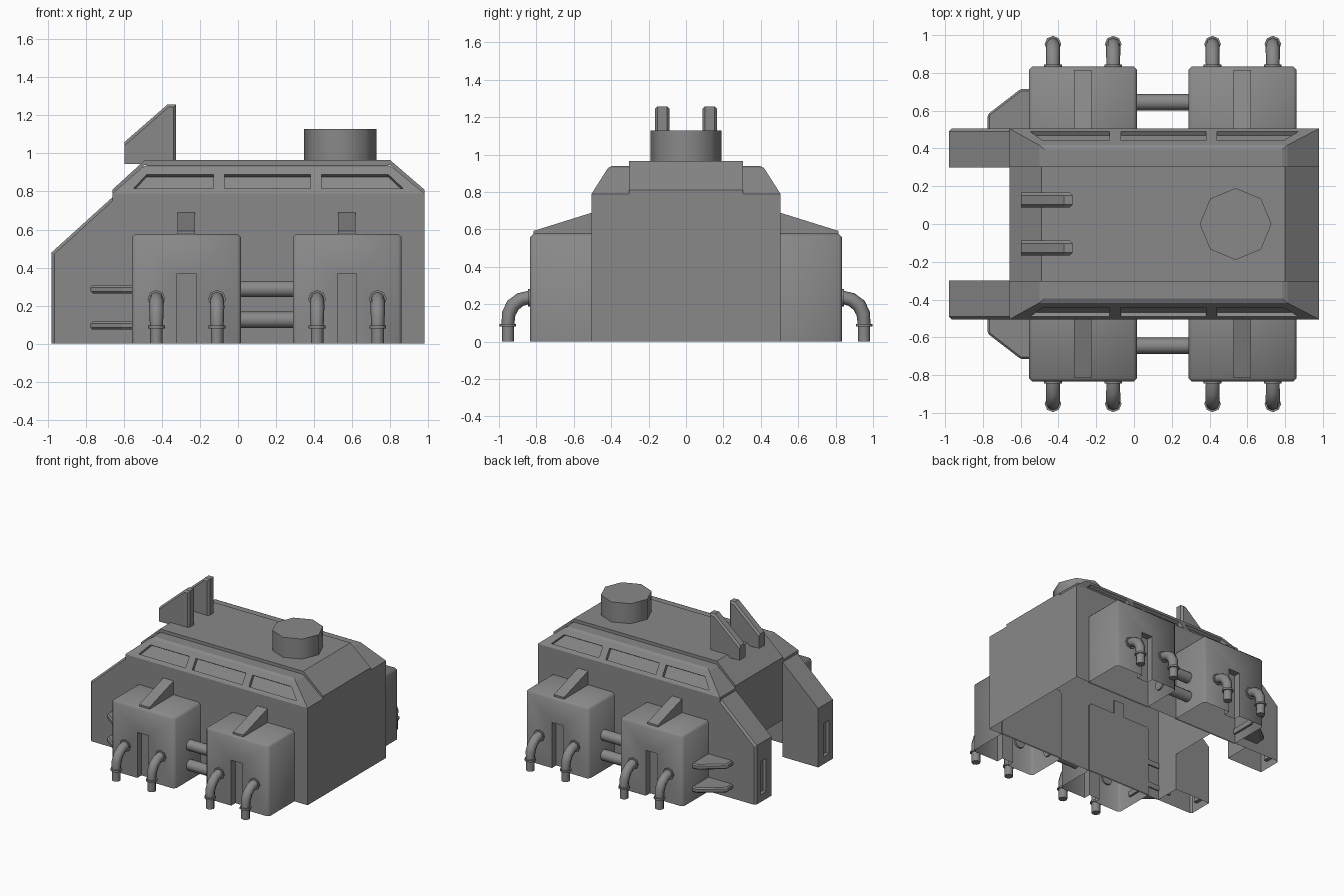
import bpy, bmesh, math
from mathutils import Vector

if "Cube" in bpy.data.objects:
    bpy.data.objects.remove(bpy.data.objects["Cube"])

grey = bpy.data.materials.new("dark_grey")
grey.diffuse_color = (.25, .25, .25, 1)
grey.use_nodes = True
grey.node_tree.nodes["Principled BSDF"].inputs["Base Color"].default_value = grey.diffuse_color


def make(name, bm):
    bmesh.ops.recalc_face_normals(bm, faces=bm.faces)
    me = bpy.data.meshes.new(name)
    bm.to_mesh(me)
    bm.free()
    me.materials.append(grey)
    ob = bpy.data.objects.new(name, me)
    bpy.context.collection.objects.link(ob)
    return ob


def loft(name, a, b, bevel=0, pick=lambda c: True):
    """Closed solid between two matching outlines, with optional bevelled edges."""
    bm = bmesh.new()
    va = [bm.verts.new(p) for p in a]
    vb = [bm.verts.new(p) for p in b]
    n = len(a)
    bm.faces.new(va)
    bm.faces.new(vb[::-1])
    for i in range(n):
        bm.faces.new((va[i], vb[i], vb[(i + 1) % n], va[(i + 1) % n]))
    bmesh.ops.recalc_face_normals(bm, faces=bm.faces)
    if bevel:
        es = [e for e in bm.edges if pick((e.verts[0].co + e.verts[1].co) / 2)]
        bmesh.ops.bevel(bm, geom=es, offset=bevel, segments=1, affect='EDGES', profile=0.5)
    return make(name, bm)


def side(name, pts, y0, y1, **k):
    """Outline in x,z extruded along y."""
    return loft(name, [(x, y0, z) for x, z in pts], [(x, y1, z) for x, z in pts], **k)


def box(name, x0, x1, y0, y1, z0, z1, **k):
    return side(name, [(x0, z0), (x1, z0), (x1, z1), (x0, z1)], y0, y1, **k)


def cut(ob, cutter):
    m = ob.modifiers.new("cut", 'BOOLEAN')
    m.object = cutter
    m.operation = 'DIFFERENCE'
    m.solver = 'EXACT'
    bpy.context.view_layer.objects.active = ob
    bpy.ops.object.modifier_apply(modifier=m.name)
    bpy.data.objects.remove(cutter)


def open_bottom(ob, z):
    bm = bmesh.new()
    bm.from_mesh(ob.data)
    fs = [f for f in bm.faces if all(abs(v.co.z - z) < 1e-3 for v in f.verts)]
    bmesh.ops.delete(bm, geom=fs, context='FACES')
    bm.to_mesh(ob.data)
    bm.free()


def mirror(ob):
    m = ob.modifiers.new("mirror", 'MIRROR')
    m.use_axis = (False, True, False)
    m.use_mirror_merge = False
    return ob


def smooth(ob, angle=40):
    bpy.ops.object.select_all(action='DESELECT')
    ob.select_set(True)
    bpy.context.view_layer.objects.active = ob
    bpy.ops.object.shade_smooth_by_angle(angle=math.radians(angle))


def tube(name, path, sides=8):
    """Rings along a path in the y,z plane; path items are (point, radius, tilt)."""
    bm = bmesh.new()
    rings = []
    for p, r, tilt in path:
        t = math.radians(tilt)
        u, v = Vector((1, 0, 0)), Vector((0, math.sin(t), math.cos(t)))
        rings.append([bm.verts.new(Vector(p) + r * (math.cos(a) * u + math.sin(a) * v))
                      for a in [2 * math.pi * i / sides for i in range(sides)]])
    for a, b in zip(rings, rings[1:]):
        for i in range(sides):
            j = (i + 1) % sides
            bm.faces.new((a[i], a[j], b[j], b[i]))
    bm.faces.new(rings[0])
    bm.faces.new(rings[-1])
    return make(name, bm)


def cylinder(name, r, p0, p1, sides):
    p0, p1 = Vector(p0), Vector(p1)
    q = (p1 - p0).to_track_quat('Z', 'Y')
    ring = [q @ Vector((r * math.cos(2 * math.pi * i / sides), r * math.sin(2 * math.pi * i / sides), 0))
            for i in range(sides)]
    return loft(name, [p0 + v for v in ring], [p1 + v for v in ring])


# Hull walls: open underneath, rear wall stops above the rear opening
bm = bmesh.new()
for (xa, ya), (xb, yb), z0 in [((.98, -.505), (.98, .505), 0), ((-.66, .505), (.98, .505), 0),
                               ((-.66, -.505), (.98, -.505), 0), ((-.66, -.505), (-.66, .505), .3)]:
    bm.faces.new([bm.verts.new(p) for p in
                  ((xa, ya, z0), (xb, yb, z0), (xb, yb, .79), (xa, ya, .79))])
bmesh.ops.remove_doubles(bm, verts=bm.verts, dist=1e-4)
make("hull_walls", bm)

# Sloped roof with recessed side panels
B, T = .505, .41
roof = loft("roof", [(-.66, -B, .79), (.98, -B, .79), (.98, B, .79), (-.66, B, .79)],
            [(-.49, -T, .94), (.8, -T, .94), (.8, T, .94), (-.49, T, .94)],
            bevel=.015, pick=lambda c: c.z > .93)
panels = [[(-.55, .815), (-.13, .815), (-.13, .89), (-.48, .89)],
          [(-.07, .815), (.38, .815), (.38, .89), (-.07, .89)],
          [(.44, .815), (.87, .815), (.79, .89), (.44, .89)]]
for s in (-1, 1):
    n = Vector((0, .15 * s, .095)).normalized() * .025
    for pts in panels:
        face = [Vector((x, s * (B - (z - .79) * (B - T) / .15), z)) for x, z in pts]
        cut(roof, loft("panel_cutter", [p - n for p in face], [p + n for p in face]))
open_bottom(roof, .79)

# Raised centre strip over the roof
side("roof_strip", [(-.66, .78), (-.66, .81), (-.49, .965), (.8, .965), (.98, .81), (.98, .78),
                    (.8, .94), (-.49, .94)], -.305, .305)

# Rear arms with a slot in the end, open underneath
arm = side("rear_arm", [(-.98, 0), (-.98, .48), (-.66, .77), (-.66, 0)], .3, .505,
           bevel=.015, pick=lambda c: c.x < -.7 and c.y > .5 and c.z > .01)
cut(arm, box("slot_cutter", -1.1, -.95, .37, .44, .06, .33))
open_bottom(arm, 0)
mirror(arm)

# Side pods, their wedge braces, and hoses
for k, x0 in enumerate((-.557, .288)):
    x1, m = x0 + .573, x0 + .285
    pod = box(f"side_pod_{k}", x0, x1, .495, .834, 0, .577, bevel=.018,
              pick=lambda c: c.z > .01 and c.y > .6)
    cut(pod, box("groove_cutter", m - .05, m + .05, .78, .9, -.1, .37))
    open_bottom(pod, 0)
    mirror(pod)
    smooth(pod, 50)
    prof = [(.495, .5), (.495, .692), (.815, .592), (.815, .56)]
    mirror(loft(f"pod_brace_{k}", [(m - .046, y, z) for y, z in prof],
                [(m + .046, y, z) for y, z in prof]))
    for j, x in enumerate((x0 + .128, x0 + .447)):
        path = [(.82, .235, .047, 0), (.845, .235, .047, 0), (.845, .235, .036, 0), (.885, .225, .037, 25),
                (.925, .195, .038, 50), (.948, .15, .037, 75), (.952, .095, .034, 90),
                (.952, .095, .044, 90), (.952, .08, .044, 90), (.952, .08, .033, 90), (.952, 0, .033, 90)]
        hose = tube(f"hose_{k}_{j}", [((x, y, z), r, t) for y, z, r, t in path])
        mirror(hose)
        smooth(hose, 50)

# Pipes joining the pods, and flat rear fins
for k, z in enumerate((.287, .125)):
    pipe = cylinder(f"link_pipe_{k}", .043, (0, .645, z), (.3, .645, z), 12)
    mirror(pipe)
    smooth(pipe)
for k, z in enumerate((.285, .095)):
    out = [(-.54, .495), (-.54, .715), (-.6, .715), (-.775, .58), (-.775, .495)]
    mirror(loft(f"rear_fin_{k}", [(x, y, z - .021) for x, y in out], [(x, y, z + .021) for x, y in out],
                bevel=.01, pick=lambda c: c.y > .5 and c.x < -.56))

# Roof fins and round hatch
mirror(side("roof_fin", [(-.597, .945), (-.597, 1.06), (-.37, 1.258), (-.325, 1.258), (-.325, .945)],
            .088, .166, bevel=.014, pick=lambda c: c.z > 1.1 and abs(c.y - .127) > .02))
smooth(cylinder("hatch", .19, (.538, 0, .95), (.538, 0, 1.128), 8), 50)
